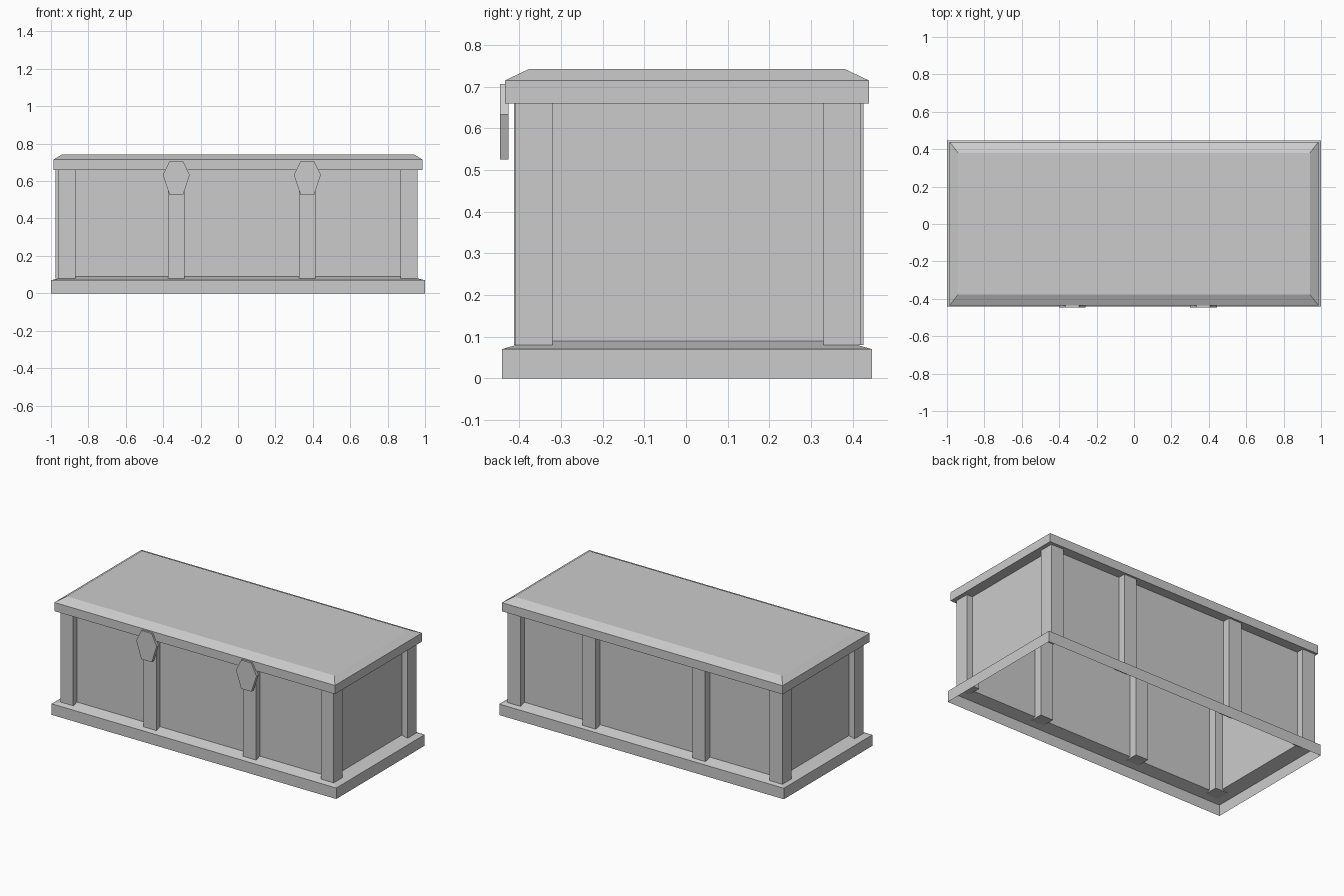
import bpy
import bmesh

cube = bpy.data.objects.get("Cube")
if cube:
    bpy.data.objects.remove(cube, do_unlink=True)

GREY = (0.6, 0.6, 0.6, 1.0)
grey = bpy.data.materials.new("plain grey")
grey.use_nodes = True
grey.diffuse_color = GREY
grey.node_tree.nodes["Principled BSDF"].inputs["Base Color"].default_value = GREY


def finish(name, bm):
    """Turn a bmesh into a flat shaded grey object."""
    bmesh.ops.recalc_face_normals(bm, faces=bm.faces[:])
    mesh = bpy.data.meshes.new(name)
    bm.to_mesh(mesh)
    bm.free()
    mesh.materials.append(grey)
    obj = bpy.data.objects.new(name, mesh)
    bpy.context.collection.objects.link(obj)
    return obj


def rectangle_loft(name, rings, y_mid):
    """Join rectangles (half x, half y, z) upward; cap only the top."""
    bm = bmesh.new()
    loops = []
    for hx, hy, z in rings:
        corners = ((-hx, -hy), (hx, -hy), (hx, hy), (-hx, hy))
        loops.append([bm.verts.new((x, y + y_mid, z)) for x, y in corners])
    for low, high in zip(loops, loops[1:]):
        for i in range(4):
            j = (i + 1) % 4
            bm.faces.new((low[i], low[j], high[j], high[i]))
    bm.faces.new(loops[-1])
    return finish(name, bm)


def prism(name, outline, start, depth):
    """Extrude an (x, z) outline along y."""
    bm = bmesh.new()
    face = bm.faces.new([bm.verts.new((x, start, z)) for x, z in outline])
    new = bmesh.ops.extrude_face_region(bm, geom=[face])["geom"]
    verts = [g for g in new if isinstance(g, bmesh.types.BMVert)]
    bmesh.ops.translate(bm, verts=verts, vec=(0, depth, 0))
    return finish(name, bm)


# Thin shell, open below: plinth, sloped ledge, walls, lid rim and bevelled lid
rectangle_loft("chest_shell", [
    (1.0, 0.444, 0.0),
    (1.0, 0.444, 0.07),
    (0.92, 0.376, 0.09),
    (0.92, 0.376, 0.66),
    (0.986, 0.437, 0.66),
    (0.986, 0.437, 0.715),
    (0.94, 0.378, 0.743),
], 0.002)

# Square posts straddling the walls
POST = 0.09
BOTTOM, TOP = 0.08, 0.66
posts = {
    "front_right_post": (-0.915, -0.366),
    "front_left_post": (0.915, -0.366),
    "back_right_post": (-0.93, 0.38),
    "back_left_post": (0.915, 0.375),
    "front_middle_right_post": (-0.33, -0.368),
    "front_middle_left_post": (0.37, -0.368),
    "back_middle_right_post": (-0.388, 0.381),
    "back_middle_left_post": (0.383, 0.381),
}
h = POST / 2
for name, (x, y) in posts.items():
    outline = [(x - h, BOTTOM), (x + h, BOTTOM), (x + h, TOP), (x - h, TOP)]
    prism(name, outline, y - h, POST)

# Six-sided clasps hanging over the lid rim
for side, x in (("right", -0.33), ("left", 0.371)):
    outline = [(x - 0.036, 0.525), (x + 0.036, 0.525), (x + 0.072, 0.633),
               (x + 0.036, 0.707), (x - 0.036, 0.707), (x - 0.072, 0.633)]
    prism(side + "_clasp", outline, -0.447, 0.021)
